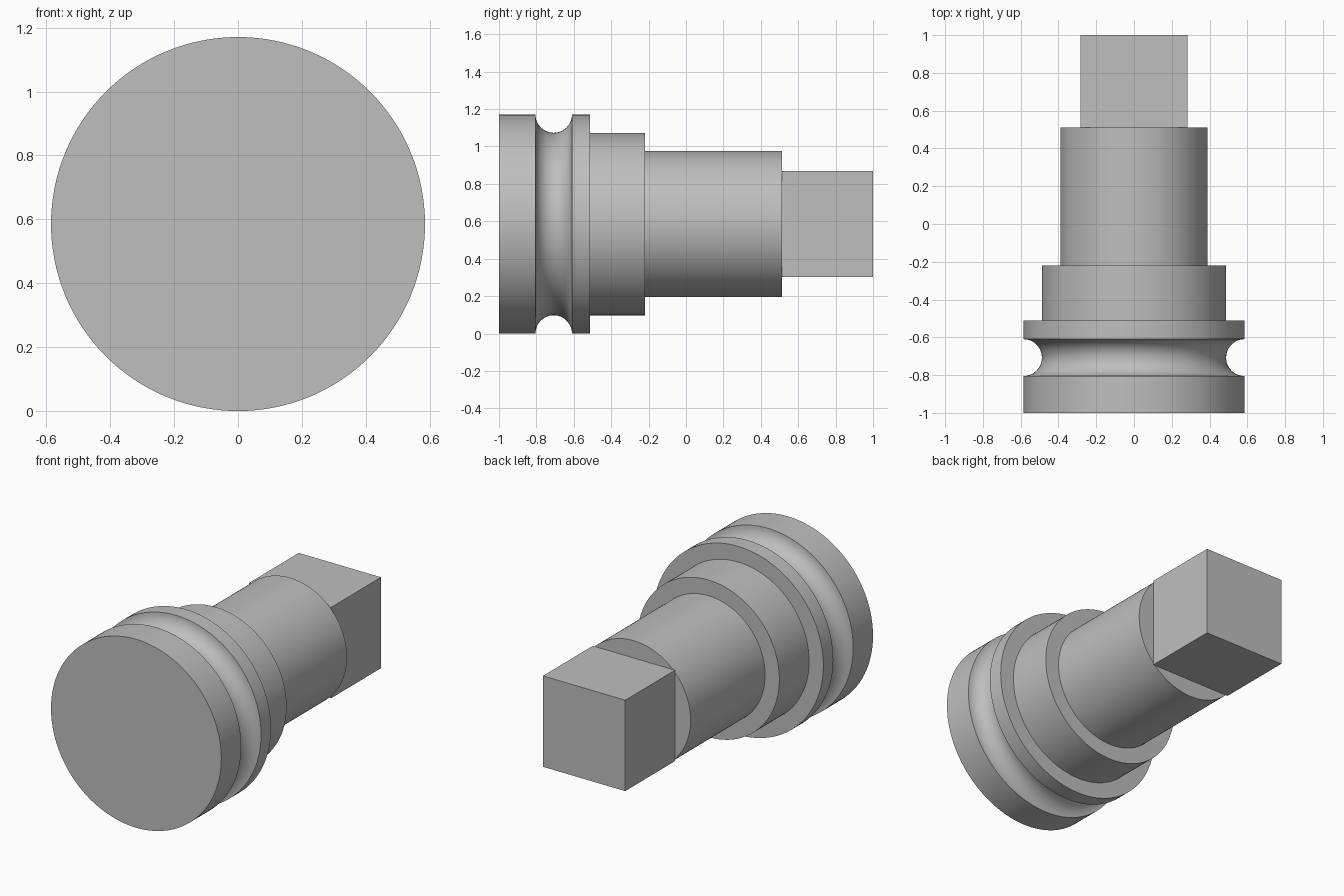
import bpy, bmesh, math
from mathutils import Vector

cube = bpy.data.objects.get("Cube")
if cube:
    bpy.data.objects.remove(cube, do_unlink=True)

U = 2 / 41              # base module: total length is 41 modules
AXIS_Z = 12 * U         # height of the shaft axis
SEGMENTS = 128

# Single grey metal
metal = bpy.data.materials.new("grey metal")
metal.use_nodes = True
GREY = (0.52, 0.52, 0.52, 1)
metal.diffuse_color = GREY
metal.node_tree.nodes["Principled BSDF"].inputs["Base Color"].default_value = GREY


def finish(name, bm):
    bmesh.ops.recalc_face_normals(bm, faces=bm.faces)
    mesh = bpy.data.meshes.new(name)
    bm.to_mesh(mesh)
    bm.free()
    mesh.materials.append(metal)
    obj = bpy.data.objects.new(name, mesh)
    bpy.context.collection.objects.link(obj)
    obj.location.z = AXIS_Z
    return obj


def revolve(name, profile):
    """Spin (radius, y) points around the y axis."""
    bm = bmesh.new()
    verts = [bm.verts.new((r, y, 0)) for r, y in profile]
    edges = [bm.edges.new(pair) for pair in zip(verts, verts[1:])]
    bmesh.ops.spin(bm, geom=verts + edges, cent=(0, 0, 0), axis=(0, 1, 0),
                   angle=math.tau, steps=SEGMENTS, use_duplicate=False)
    bmesh.ops.remove_doubles(bm, verts=bm.verts, dist=1e-5)
    return finish(name, bm)


# Stepped shaft: grooved flange, collar and neck
groove = [(12 - 2 * math.sin(a), 6 - 2 * math.cos(a))
          for a in (math.pi * i / 24 for i in range(25))]
outline = ([(0, 0), (12, 0)] + groove +
           [(12, 10), (10, 10), (10, 16), (8, 16), (8, 31), (0, 31)])
shaft = revolve("grooved_stepped_shaft", [(r * U, y * U - 1) for r, y in outline])

bpy.ops.object.select_all(action='DESELECT')
shaft.select_set(True)
bpy.context.view_layer.objects.active = shaft
bpy.ops.object.shade_smooth_by_angle(angle=math.radians(30))

# Square drive end
bm = bmesh.new()
bmesh.ops.create_cube(bm, size=1)
bmesh.ops.scale(bm, verts=bm.verts, vec=Vector((0.565, 10 * U, 0.565)))
bmesh.ops.translate(bm, verts=bm.verts, vec=Vector((0, 1 - 5 * U, 0)))
finish("square_drive", bm)
